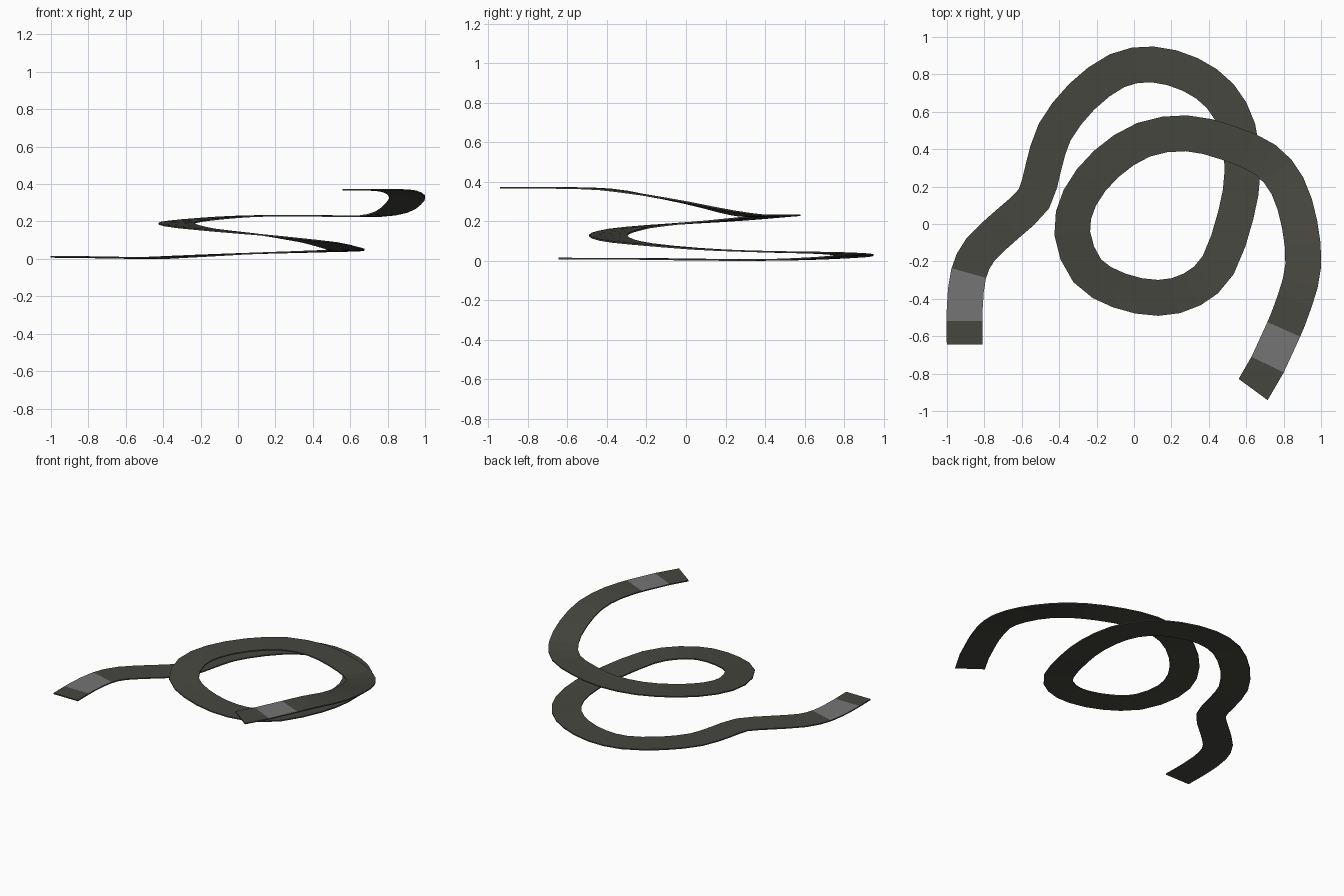
import bpy, bmesh
from mathutils import Vector

if "Cube" in bpy.data.objects:
    bpy.data.objects.remove(bpy.data.objects["Cube"])

HALF_WIDTH = 0.096
HALF_THICK = 0.004


def material(name, rgb):
    m = bpy.data.materials.new(name)
    m.diffuse_color = (*rgb, 1)
    m.use_nodes = True
    m.node_tree.nodes["Principled BSDF"].inputs["Base Color"].default_value = m.diffuse_color
    return m


asphalt = material("dark asphalt", (0.062, 0.062, 0.050))
grey = material("grey band", (0.175, 0.175, 0.175))

# Centre line of the ramp; first and last points only steer the end directions
PATH = [Vector(p) for p in (
    (-.905, -.84, .014),
    (-.905, -.645, .012), (-.905, -.45, .011), (-.885, -.27, .010), (-.82, -.135, .009),
    (-.67, .005, .007), (-.535, .135, .005), (-.485, .30, .004), (-.425, .49, .006),
    (-.28, .68, .013), (-.09, .82, .022), (.10, .853, .030), (.30, .80, .036),
    (.46, .685, .041), (.555, .51, .044), (.58, .28, .050), (.545, .05, .061),
    (.45, -.22, .085), (.31, -.35, .105), (.13, -.395, .128), (-.08, -.355, .148),
    (-.25, -.25, .168), (-.33, -.05, .187), (-.29, .14, .200), (-.15, .32, .215),
    (.05, .45, .228), (.28, .485, .231), (.50, .435, .229), (.70, .345, .228),
    (.82, .205, .250), (.885, 0, .295), (.905, -.22, .335), (.86, -.41, .362),
    (.775, -.62, .369), (.637, -.885, .369),
    (.42, -1.105, .369))]
LAST = len(PATH) - 3


def sample(u):
    """Smooth curve through the path: returns position and direction."""
    i = min(int(u), LAST - 1)
    t = u - i
    a, b, c, d = PATH[i:i + 4]
    k1, k2, k3 = c - a, 2 * a - 5 * b + 4 * c - d, 3 * b - a - 3 * c + d
    return b + 0.5 * (k1 * t + k2 * t * t + k3 * t ** 3), k1 + 2 * k2 * t + 3 * k3 * t * t


# Grey bands near both ends, as ranges along the path
BANDS = [(0.64, 2.05), (LAST - 1.25, LAST - 0.5)]
stations = sorted({i / 2 for i in range(2 * LAST + 1)} | {u for band in BANDS for u in band})

# Ramp: flat rectangular section swept along the path
bm = bmesh.new()
rings = []
for u in stations:
    p, tangent = sample(u)
    side = Vector((-tangent.y, tangent.x, 0)).normalized() * HALF_WIDTH
    up = Vector((0, 0, HALF_THICK))
    rings.append([bm.verts.new(v) for v in
                  (p + side + up, p - side + up, p - side - up, p + side - up)])

for n in range(len(rings) - 1):
    mid = (stations[n] + stations[n + 1]) / 2
    for k in range(4):
        j = (k + 1) % 4
        f = bm.faces.new((rings[n][k], rings[n][j], rings[n + 1][j], rings[n + 1][k]))
        # only the upper surface carries the bands
        if k == 0 and any(lo < mid < hi for lo, hi in BANDS):
            f.material_index = 1
bm.faces.new(rings[0])
bm.faces.new(rings[-1][::-1])
bmesh.ops.recalc_face_normals(bm, faces=bm.faces)

mesh = bpy.data.meshes.new("spiral_road")
bm.to_mesh(mesh)
bm.free()
mesh.materials.append(asphalt)
mesh.materials.append(grey)
road = bpy.data.objects.new("spiral_road", mesh)
bpy.context.collection.objects.link(road)
